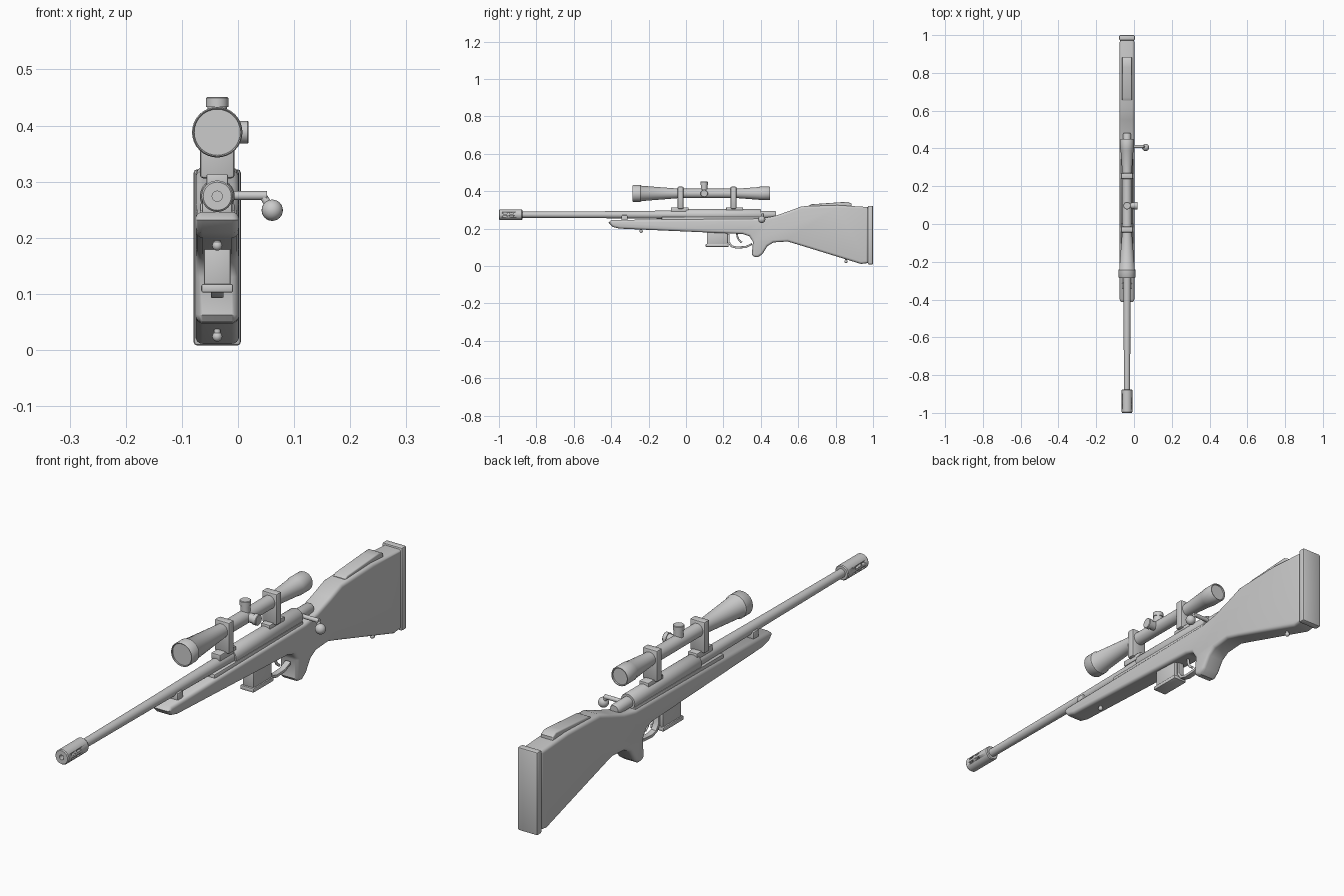
import bpy, bmesh, math
from mathutils import Matrix, Vector

if "Cube" in bpy.data.objects:
    bpy.data.objects.remove(bpy.data.objects["Cube"])

CX = -0.037          # centre line of the rifle
BORE, SIGHT = 0.274, 0.388   # heights of barrel and scope axes

grey = bpy.data.materials.new("grey")
grey.diffuse_color = (0.6, 0.6, 0.6, 1)
grey.use_nodes = True
grey.node_tree.nodes["Principled BSDF"].inputs["Base Color"].default_value = grey.diffuse_color


def finish(bm, name, angle=35):
    bmesh.ops.recalc_face_normals(bm, faces=bm.faces)
    me = bpy.data.meshes.new(name)
    bm.to_mesh(me)
    bm.free()
    me.materials.append(grey)
    ob = bpy.data.objects.new(name, me)
    bpy.context.collection.objects.link(ob)
    bpy.ops.object.select_all(action='DESELECT')
    ob.select_set(True)
    bpy.context.view_layer.objects.active = ob
    bpy.ops.object.shade_smooth_by_angle(angle=math.radians(angle))
    return ob


def lathe(name, profile, origin, axis=(0, 1, 0), n=32):
    """Spin (distance, radius) points round an axis; radius 0 closes an end."""
    bm = bmesh.new()
    vs = [bm.verts.new((r, 0, d)) for d, r in profile]
    es = [bm.edges.new(p) for p in zip(vs, vs[1:])]
    bmesh.ops.spin(bm, geom=vs + es, cent=(0, 0, 0), axis=(0, 0, 1),
                   angle=2 * math.pi, steps=n)
    bmesh.ops.remove_doubles(bm, verts=bm.verts, dist=1e-5)
    rot = Vector((0, 0, 1)).rotation_difference(Vector(axis)).to_matrix().to_4x4()
    bm.transform(Matrix.Translation(origin) @ rot)
    return finish(bm, name)


def rod(name, a, b, r, n=24):
    a, b = Vector(a), Vector(b)
    length = (b - a).length
    return lathe(name, [(0, 0), (0, r), (length, r), (length, 0)], a, (b - a).normalized(), n)


def box(name, x, y, z, bevel=0.004):
    bm = bmesh.new()
    bmesh.ops.create_cube(bm, size=1)
    for v in bm.verts:
        for i, (lo, hi) in enumerate((x, y, z)):
            v.co[i] = lo if v.co[i] < 0 else hi
    if bevel:
        bmesh.ops.bevel(bm, geom=bm.edges[:], offset=bevel, segments=2, profile=0.5, affect='EDGES')
    return finish(bm, name)


def slab(name, outline, half, bevel):
    """Side outline of (y, z) points, given thickness and rounded rims."""
    bm = bmesh.new()
    face = bm.faces.new([bm.verts.new((CX - half, y, z)) for y, z in outline])
    ext = bmesh.ops.extrude_face_region(bm, geom=[face])
    bmesh.ops.translate(bm, vec=(2 * half, 0, 0),
                        verts=[g for g in ext['geom'] if isinstance(g, bmesh.types.BMVert)])
    rims = [e for e in bm.edges if abs(e.verts[0].co.x - e.verts[1].co.x) < 1e-6]
    bmesh.ops.bevel(bm, geom=rims, offset=bevel, segments=4, profile=0.5, affect='EDGES')
    return finish(bm, name, 40)


def ball(name, centre, r):
    bm = bmesh.new()
    bmesh.ops.create_uvsphere(bm, u_segments=20, v_segments=12, radius=r)
    bm.transform(Matrix.Translation(centre))
    return finish(bm, name)


def tube(name, pts, r):
    cu = bpy.data.curves.new(name, 'CURVE')
    cu.dimensions, cu.bevel_depth, cu.bevel_resolution = '3D', r, 3
    cu.use_fill_caps = True
    sp = cu.splines.new('POLY')
    sp.points.add(len(pts) - 1)
    for p, (y, z) in zip(sp.points, pts):
        p.co = (CX, y, z, 1)
    cu.materials.append(grey)
    ob = bpy.data.objects.new(name, cu)
    bpy.context.collection.objects.link(ob)
    return ob


def span(w):
    return (CX - w / 2, CX + w / 2)


# Stock: fore-end, pistol grip and butt in one outline
slab("stock", [
    (-0.414, 0.232), (-0.392, 0.209), (-0.355, 0.200), (0.302, 0.171), (0.338, 0.160),
    (0.358, 0.130), (0.352, 0.062), (0.362, 0.050), (0.385, 0.047), (0.409, 0.064),
    (0.436, 0.107), (0.468, 0.126), (0.543, 0.131), (0.607, 0.112), (0.935, 0.011),
    (0.975, 0.016), (0.975, 0.315), (0.810, 0.325), (0.618, 0.319), (0.553, 0.294),
    (0.473, 0.267), (0.404, 0.254), (-0.398, 0.246)], 0.039, 0.013)
box("butt_plate", span(0.084), (0.972, 1.0), (0.008, 0.322), 0.006)
slab("cheek_pad", [(0.655, 0.312), (0.885, 0.312), (0.885, 0.332), (0.865, 0.343),
                   (0.83, 0.341), (0.67, 0.330), (0.655, 0.322)], 0.026, 0.005)

# Barrel and slotted muzzle brake
lathe("barrel", [(-0.89, 0), (-0.89, 0.016), (-0.45, 0.0185), (-0.1, 0.022),
                 (0.02, 0.024), (0.02, 0)], (CX, 0, BORE))
brake = lathe("muzzle_brake", [(-0.93, 0), (-0.93, 0.009), (-1.0, 0.009), (-1.0, 0.025),
                               (-0.996, 0.028), (-0.879, 0.028), (-0.875, 0.025),
                               (-0.875, 0)], (CX, 0, BORE))
for i, y in enumerate((-0.968, -0.934)):
    for side in (-1, 1):
        for dz in (-0.009, 0.009):
            x0 = CX + side * 0.018
            slot = box("slot_cutter", sorted((x0, x0 + side * 0.02)), (y - 0.011, y + 0.011),
                       (BORE + dz - 0.004, BORE + dz + 0.004), 0)
            slot.hide_render = True
            slot.hide_set(True)
            mod = brake.modifiers.new("slot", 'BOOLEAN')
            mod.operation, mod.object, mod.solver = 'DIFFERENCE', slot, 'EXACT'
box("barrel_band", span(0.054), (-0.345, -0.312), (0.238, 0.272), 0.004)

# Receiver and bolt
lathe("receiver", [(0, 0), (0, 0.029), (0.004, 0.031), (0.396, 0.031), (0.4, 0.029), (0.4, 0)],
      (CX, 0, BORE))
box("receiver_bed", span(0.062), (-0.13, 0.40), (0.235, 0.262), 0.004)
lathe("bolt_shroud", [(0.38, 0), (0.38, 0.021), (0.474, 0.021), (0.482, 0.017), (0.482, 0)],
      (CX, 0, BORE))
rod("bolt_handle", (CX, 0.41, 0.275), (0.052, 0.41, 0.275), 0.008)
rod("bolt_handle_neck", (0.045, 0.41, 0.274), (0.06, 0.407, 0.25), 0.007)
ball("bolt_knob", (0.061, 0.405, 0.249), 0.019)

# Magazine, trigger and guard
box("magazine", span(0.047), (0.112, 0.222), (0.11, 0.2), 0.004)
box("magazine_base", span(0.057), (0.105, 0.228), (0.102, 0.118), 0.004)
slab("trigger_guard", [(0.222, 0.172), (0.222, 0.125), (0.24, 0.101), (0.27, 0.093),
                       (0.32, 0.096), (0.352, 0.112), (0.352, 0.122), (0.318, 0.107),
                       (0.272, 0.104), (0.247, 0.110), (0.233, 0.130), (0.233, 0.172)],
     0.0115, 0.002)
tube("trigger", [(0.272, 0.178), (0.275, 0.155), (0.283, 0.138), (0.298, 0.126)], 0.005)

# Scope body with flared ends
lathe("scope", [(-0.278, 0), (-0.278, 0.041), (-0.283, 0.041), (-0.285, 0.043),
                (-0.282, 0.045), (-0.243, 0.045), (-0.238, 0.041), (-0.06, 0.027),
                (-0.04, 0.025), (0.27, 0.025), (0.30, 0.027), (0.39, 0.034), (0.395, 0.036),
                (0.446, 0.036), (0.45, 0.034), (0.45, 0.031), (0.445, 0.030), (0.445, 0)],
      (CX, 0, SIGHT))
turret = [(0, 0), (0, 0.017), (0.045, 0.017), (0.045, 0.020), (0.061, 0.020),
          (0.063, 0.018), (0.063, 0)]
lathe("top_turret", turret, (CX, 0.097, SIGHT), (0, 0, 1))
lathe("side_turret", [(d * 0.89, r) for d, r in turret], (CX, 0.097, SIGHT), (1, 0, 0))

# Scope mounts: rail, foot and ring at both ends
for name, y, rail in (("front", -0.029, (-0.08, 0.014)), ("rear", 0.254, (0.215, 0.305))):
    box(name + "_rail", span(0.038), rail, (0.29, 0.313), 0.002)
    box(name + "_scope_ring", span(0.062), (y - 0.016, y + 0.016), (0.306, 0.424), 0.006)

# Sling studs
for name, y, z in (("front", -0.24, 0.186), ("rear", 0.855, 0.024)):
    rod(name + "_stud_post", (CX, y, z), (CX, y, z + 0.025), 0.006)
    ball(name + "_sling_stud", (CX, y, z), 0.009)
